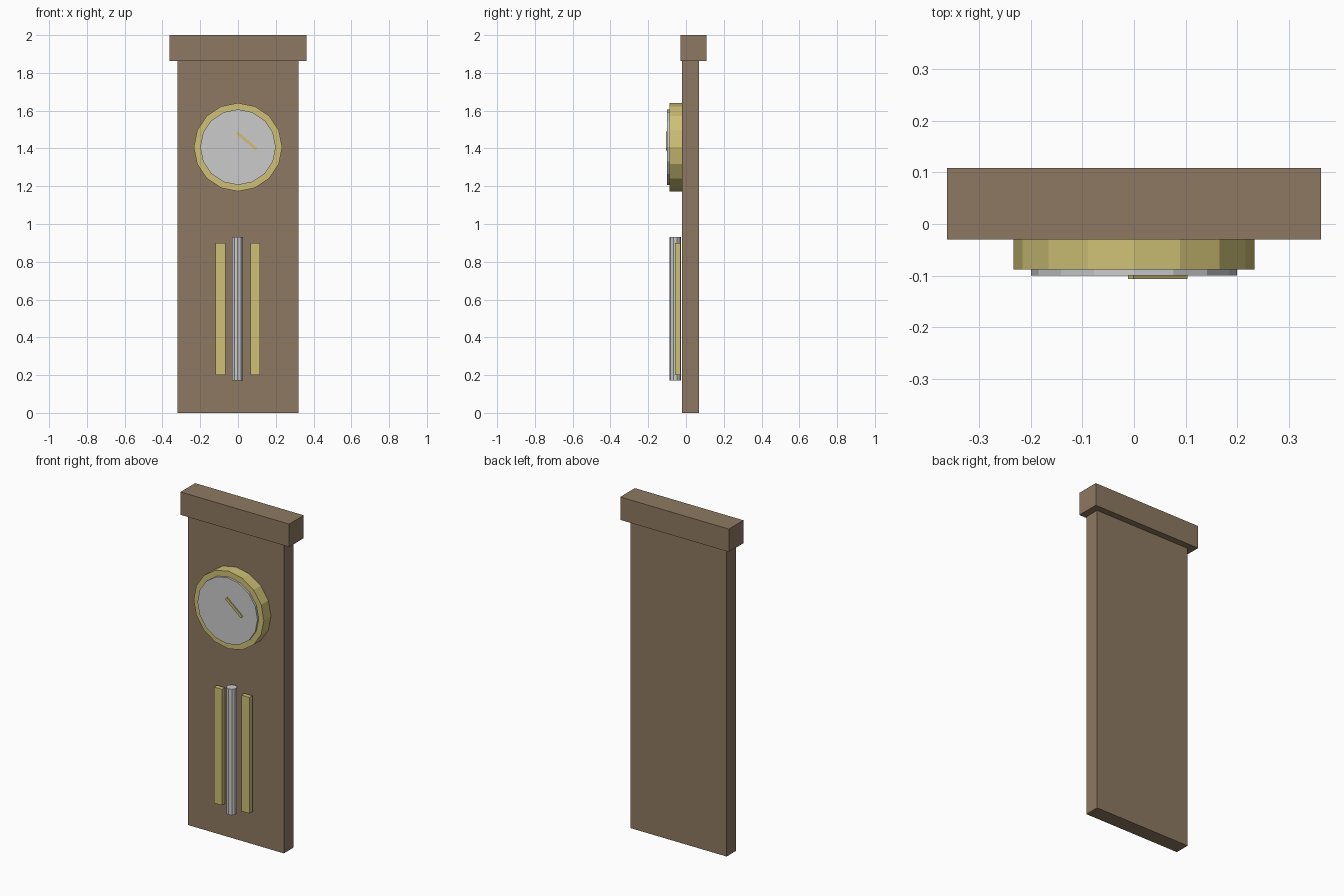
import bpy, math

if "Cube" in bpy.data.objects:
    bpy.data.objects.remove(bpy.data.objects["Cube"])


def material(name, rgb):
    m = bpy.data.materials.new(name)
    m.diffuse_color = (*rgb, 1)
    m.use_nodes = True
    m.node_tree.nodes["Principled BSDF"].inputs["Base Color"].default_value = m.diffuse_color
    return m


wood = material("wood", (0.27, 0.19, 0.12))
brass = material("brass", (0.62, 0.53, 0.18))


def finish(name, mat):
    ob = bpy.context.object
    ob.name = name
    if mat:
        ob.data.materials.append(mat)
    return ob


def box(name, x, y, z, mat, tilt=0):
    """Box from (min, max) ranges, optionally turned about y."""
    r = (x, y, z)
    bpy.ops.mesh.primitive_cube_add(size=1, location=[(a + b) / 2 for a, b in r])
    ob = finish(name, mat)
    ob.scale = [b - a for a, b in r]
    ob.rotation_euler.y = tilt
    return ob


def disc(name, radius, y, z, mat=None):
    """16-sided disc facing the front."""
    bpy.ops.mesh.primitive_cylinder_add(
        vertices=16, radius=radius, depth=y[1] - y[0],
        location=(0, (y[0] + y[1]) / 2, z), rotation=(math.pi / 2, 0, 0))
    return finish(name, mat)


# Case and cornice
box("case", (-0.32, 0.32), (-0.02, 0.07), (0, 1.862), wood)
box("cornice", (-0.362, 0.362), (-0.03, 0.109), (1.862, 2.0), wood)

# Dial
disc("dial_rim", 0.234, (-0.088, -0.02), 1.407, brass)
disc("dial_face", 0.2, (-0.1, -0.08), 1.407)
box("clock_hand", (-0.022, 0.114), (-0.107, -0.095), (1.432, 1.448), brass,
    math.radians(40))

# Hanging weights either side of the pendulum rod
for side, cx in (("left", -0.093), ("right", 0.091)):
    box("weight_" + side, (cx - 0.026, cx + 0.026), (-0.058, -0.03), (0.2, 0.9), brass)

# Pendulum rod
bpy.ops.mesh.primitive_cylinder_add(vertices=10, radius=0.03, depth=0.76,
                                    location=(-0.002, -0.057, 0.551))
finish("pendulum_rod", None)
